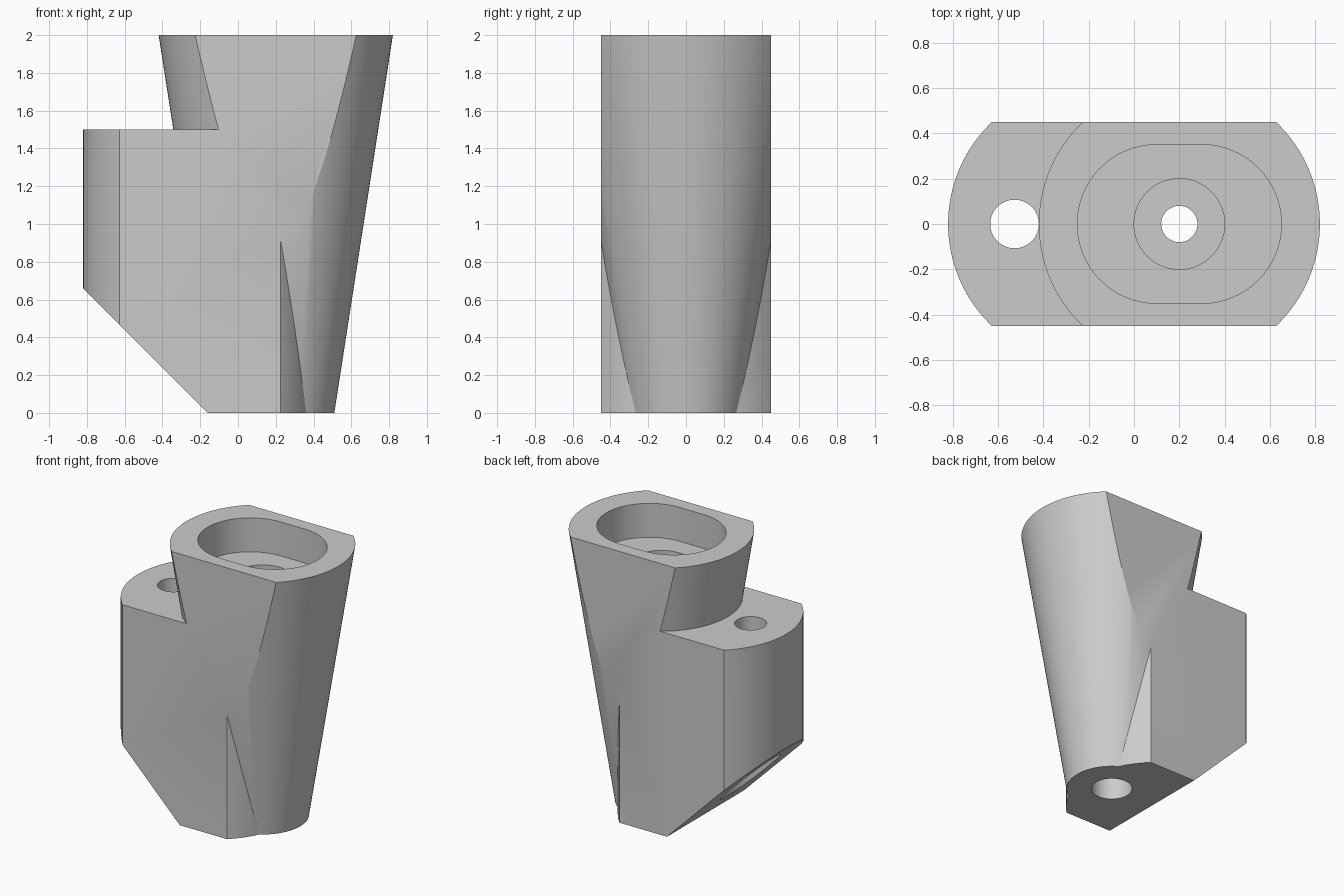
import bpy, bmesh, math
from mathutils import Vector

cube = bpy.data.objects.get("Cube")
if cube:
    bpy.data.objects.remove(cube, do_unlink=True)

HALF = 0.45          # half depth between the flat sides
SEG = 128

grey = bpy.data.materials.new("plain grey")
grey.use_nodes = True
grey.diffuse_color = (0.6, 0.6, 0.6, 1)
grey.node_tree.nodes["Principled BSDF"].inputs["Base Color"].default_value = (0.6, 0.6, 0.6, 1)


def add_object(name, bm):
    bmesh.ops.recalc_face_normals(bm, faces=bm.faces)
    mesh = bpy.data.meshes.new(name)
    bm.to_mesh(mesh)
    bm.free()
    mesh.materials.append(grey)
    obj = bpy.data.objects.new(name, mesh)
    bpy.context.collection.objects.link(obj)
    return obj


def frustum(name, x, z0, z1, r0, r1=None, seg=SEG):
    bm = bmesh.new()
    bmesh.ops.create_cone(bm, cap_ends=True, segments=seg, radius1=r0,
                          radius2=r0 if r1 is None else r1, depth=z1 - z0)
    bmesh.ops.translate(bm, verts=bm.verts, vec=(x, 0, (z0 + z1) / 2))
    return add_object(name, bm)


def prism(name, points, direction):
    bm = bmesh.new()
    face = bm.faces.new([bm.verts.new(p) for p in points])
    made = bmesh.ops.extrude_face_region(bm, geom=[face])["geom"]
    verts = [v for v in made if isinstance(v, bmesh.types.BMVert)]
    bmesh.ops.translate(bm, verts=verts, vec=Vector(direction))
    return add_object(name, bm)


def combine(target, tool, operation):
    mod = target.modifiers.new(operation.lower(), "BOOLEAN")
    mod.operation, mod.object, mod.solver = operation, tool, "EXACT"
    bpy.ops.object.select_all(action="DESELECT")
    bpy.context.view_layer.objects.active = target
    target.select_set(True)
    bpy.ops.object.modifier_apply(modifier=mod.name)
    bpy.data.objects.remove(tool, do_unlink=True)


# Tapered post joined to the round-ended side block
body = frustum("bracket_body", 0.2, -0.2, 2.2, 0.279, 0.651)
combine(body, frustum("side_block", -0.2, -0.2, 1.5, 0.62), "UNION")

# Flat sides, level ends and the sloping underside
outline = [(-0.16, 0), (1, 0), (1, 2), (-1, 2), (-1, 0.84)]
envelope = prism("envelope", [(x, -HALF, z) for x, z in outline], (0, 2 * HALF, 0))
combine(body, envelope, "INTERSECT")

# Oval pocket in the top of the post
oval = []
for i in range(2 * 33):
    side = 1 if i < 33 else -1
    a = math.pi * ((i % 33) / 32 - 0.5) + (0 if side > 0 else math.pi)
    oval.append((0.2 + side * 0.1 + 0.35 * math.cos(a), 0.35 * math.sin(a), 1.75))
combine(body, prism("top_pocket", oval, (0, 0, 0.5)), "DIFFERENCE")

# Stepped bores: x, bottom, top, radius
bores = [
    (0.2, 0.9, 1.9, 0.2), (0.2, -0.1, 1.2, 0.08), (0.2, -0.1, 0.6, 0.14),
    (-0.527, -0.1, 1.7, 0.107), (-0.527, -0.1, 1.0, 0.2),
]
for x, z0, z1, r in bores:
    combine(body, frustum("bore", x, z0, z1, r, seg=64), "DIFFERENCE")

# Smooth curved walls, crisp edges
bpy.ops.object.select_all(action="DESELECT")
body.select_set(True)
bpy.context.view_layer.objects.active = body
bpy.ops.object.shade_smooth_by_angle(angle=math.radians(25))
